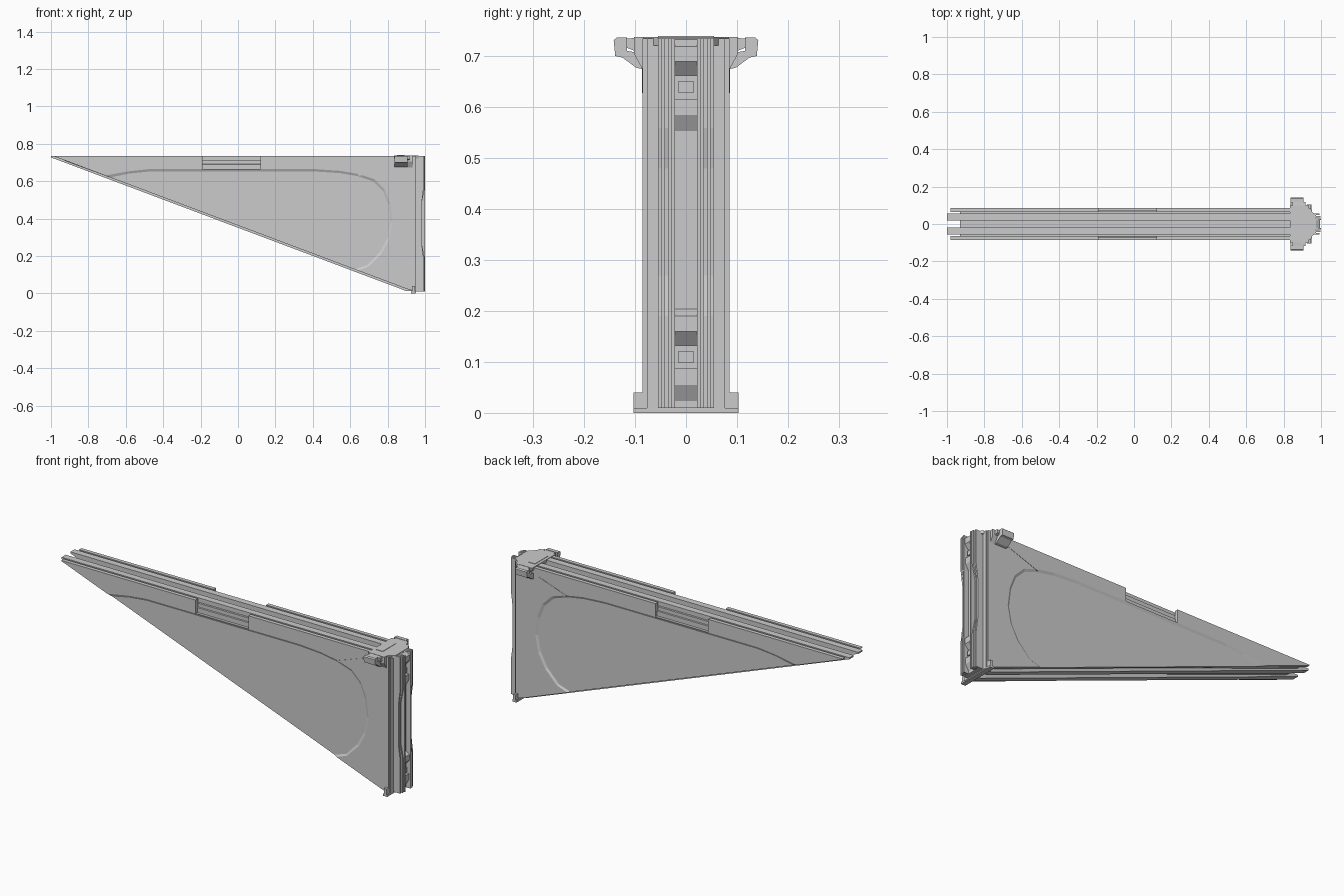
import bpy, bmesh

TOP = 0.735


def diag(x, off=0.0):
    # height of the sloping lower edge
    return 0.727 - 0.376 * (x + 1) + off


def add_loft(bm, a, b, axis):
    # join two matching outlines, each given as 3D points, into a closed solid
    va = [bm.verts.new(p) for p in a]
    vb = [bm.verts.new(p) for p in b]
    n = len(va)
    faces = [bm.faces.new(va), bm.faces.new(vb[::-1])]
    for i in range(n):
        j = (i + 1) % n
        faces.append(bm.faces.new((va[j], va[i], vb[i], vb[j])))
    bmesh.ops.recalc_face_normals(bm, faces=faces)


def finish(name, bm):
    bmesh.ops.triangulate(bm, faces=[f for f in bm.faces if len(f.verts) > 4])
    me = bpy.data.meshes.new(name)
    bm.to_mesh(me)
    bm.free()
    ob = bpy.data.objects.new(name, me)
    bpy.context.collection.objects.link(ob)
    return ob


def side_pair(name, pts, y0, y1, pts2=None):
    # XZ outline swept from |y|=y0 to |y|=y1 on both sides
    bm = bmesh.new()
    for s in (-1, 1):
        add_loft(bm, [(x, s * y0, z) for x, z in pts],
                 [(x, s * y1, z) for x, z in (pts2 or pts)], 'y')
    return finish(name, bm)


def slab(name, pts, w):
    # XZ outline centred on y = 0
    bm = bmesh.new()
    add_loft(bm, [(x, -w, z) for x, z in pts], [(x, w, z) for x, z in pts], 'y')
    return finish(name, bm)


def section(name, pts, x0, x1):
    # YZ outline swept along x
    bm = bmesh.new()
    add_loft(bm, [(x0, y, z) for y, z in pts], [(x1, y, z) for y, z in pts], 'x')
    return finish(name, bm)


def plan(name, half, z0, z1):
    # symmetric XY outline, given for the +y half, extruded upward
    pts = half + [(x, -y) for x, y in half[::-1]]
    bm = bmesh.new()
    add_loft(bm, [(x, y, z0) for x, y in pts], [(x, y, z1) for x, y in pts], 'z')
    return finish(name, bm)


def rect(a0, a1, b0, b1):
    return [(a0, b0), (a1, b0), (a1, b1), (a0, b1)]


# core sheet, recessed below the rails along the top and the slope
slab("core_panel", [(-0.93, 0.710), (0.945, 0.710), (0.945, 0.03),
                    (0.89, diag(0.89, 0.026))], 0.066)

# inner rails, the longest layer
side_pair("inner_rail", [(-1, TOP), (0.945, TOP), (0.945, 0.012), (0.90, diag(0.90)),
                         (-1, diag(-1))], 0.020, 0.055)

# outer skin with a notch in its top edge
notch = [(-0.19, TOP), (-0.19, 0.665), (0.12, 0.665), (0.12, TOP)]
edge = [(-0.98, TOP)] + notch + [(0.945, TOP), (0.945, 0.012),
                                 (0.90, diag(0.90, 0.012))]
tip = [(-0.98, diag(-0.98, 0.012))]
side_pair("outer_skin", edge + tip, 0.065, 0.079)

# raised frame around the rounded pocket, with a sloping pocket wall
pocket_out = [(0.64, diag(0.64, 0.012)), (0.70, 0.145), (0.77, 0.215), (0.81, 0.29),
              (0.828, 0.38), (0.815, 0.48), (0.785, 0.555), (0.73, 0.61),
              (0.645, 0.638), (0.55, 0.655), (0.42, 0.664), (-0.48, 0.664),
              (-0.59, 0.652), (-0.71, diag(-0.71, 0.012))]
pocket_in = [(0.62, diag(0.62, 0.012)), (0.69, 0.152), (0.755, 0.22), (0.796, 0.295),
             (0.813, 0.38), (0.801, 0.475), (0.773, 0.546), (0.72, 0.598),
             (0.64, 0.625), (0.545, 0.641), (0.42, 0.649), (-0.48, 0.649),
             (-0.58, 0.639), (-0.68, diag(-0.68, 0.012))]
side_pair("outer_frame", edge + pocket_in + tip, 0.078, 0.085, edge + pocket_out + tip)

# crease running from the pocket to the clamp
side_pair("frame_crease", [(0.64, 0.636), (0.81, 0.695), (0.82, 0.688), (0.65, 0.628)],
          0.08, 0.0865)

# rounded grip inside the notch
side_pair("notch_grip", rect(-0.19, 0.12, 0.655, 0.700), 0.05, 0.071,
          rect(-0.19, 0.12, 0.655, 0.690))
side_pair("notch_grip_top", rect(-0.19, 0.12, 0.70, 0.712), 0.05, 0.066)

# layered back plates
section("back_plate", rect(-0.077, 0.077, 0.005, TOP), 0.935, 0.952)
section("post_base", rect(-0.055, 0.055, 0.01, TOP), 0.950, 0.972)

# vertical post: straight inner lips and waisted outer ribs
side_pair("post_lip", rect(0.965, 1.0, 0.01, TOP), 0.022, 0.029)
rib = [(0.965, 0.01), (0.998, 0.01), (0.998, 0.19), (0.982, 0.27), (0.982, 0.48),
       (0.998, 0.56), (0.998, TOP), (0.965, TOP)]
side_pair("post_rib", rib, 0.034, 0.042)
side_pair("post_outer_rib", [(min(x, 0.992), z) for x, z in rib], 0.047, 0.055)

# latch blocks in the central channel, near the top and bottom
for i, z in enumerate((0.04, 0.57)):
    slab(f"latch_ramp_{i}", [(0.97, z - 0.02), (0.99, z + 0.015), (0.99, z + 0.047),
                             (0.97, z + 0.047)], 0.022)
    slab(f"latch_button_{i}", rect(0.97, 0.985, z + 0.058, z + 0.082), 0.015)
    slab(f"latch_hook_{i}", [(0.97, z + 0.09), (0.994, z + 0.12), (0.994, z + 0.15),
                             (0.97, z + 0.165)], 0.022)

# foot lugs at the bottom corner
section("foot_plate", rect(-0.103, 0.103, 0.0, 0.010), 0.925, 0.950)
side_pair("foot_lug", rect(0.930, 0.945, 0.004, 0.040), 0.075, 0.103)

# clamp across the top
plan("clamp_cap", [(0.835, 0.10), (0.915, 0.10), (0.93, 0.085), (0.95, 0.065),
                   (0.965, 0.055)], 0.722, 0.738)
for s in (-1, 1):
    side = "left" if s > 0 else "right"
    section(f"clamp_arm_{side}", [(s * y, z) for y, z in (
        (0.08, 0.674), (0.098, 0.678), (0.125, 0.698), (0.139, 0.701), (0.142, 0.732),
        (0.136, 0.737), (0.116, 0.737), (0.116, 0.711), (0.08, 0.705))], 0.838, 0.905)
    section(f"clamp_jaw_{side}", [(s * y, z) for y, z in (
        (0.08, 0.712), (0.103, 0.712), (0.118, 0.718), (0.118, 0.735),
        (0.08, 0.738))], 0.848, 0.918)
    section(f"clamp_brace_{side}", [(s * y, z) for y, z in (
        (0.07, 0.674), (0.085, 0.674), (0.102, 0.705), (0.102, 0.738),
        (0.07, 0.738))], 0.905, 0.932)
slab("clamp_button", rect(0.85, 0.89, 0.73, 0.740), 0.055)
